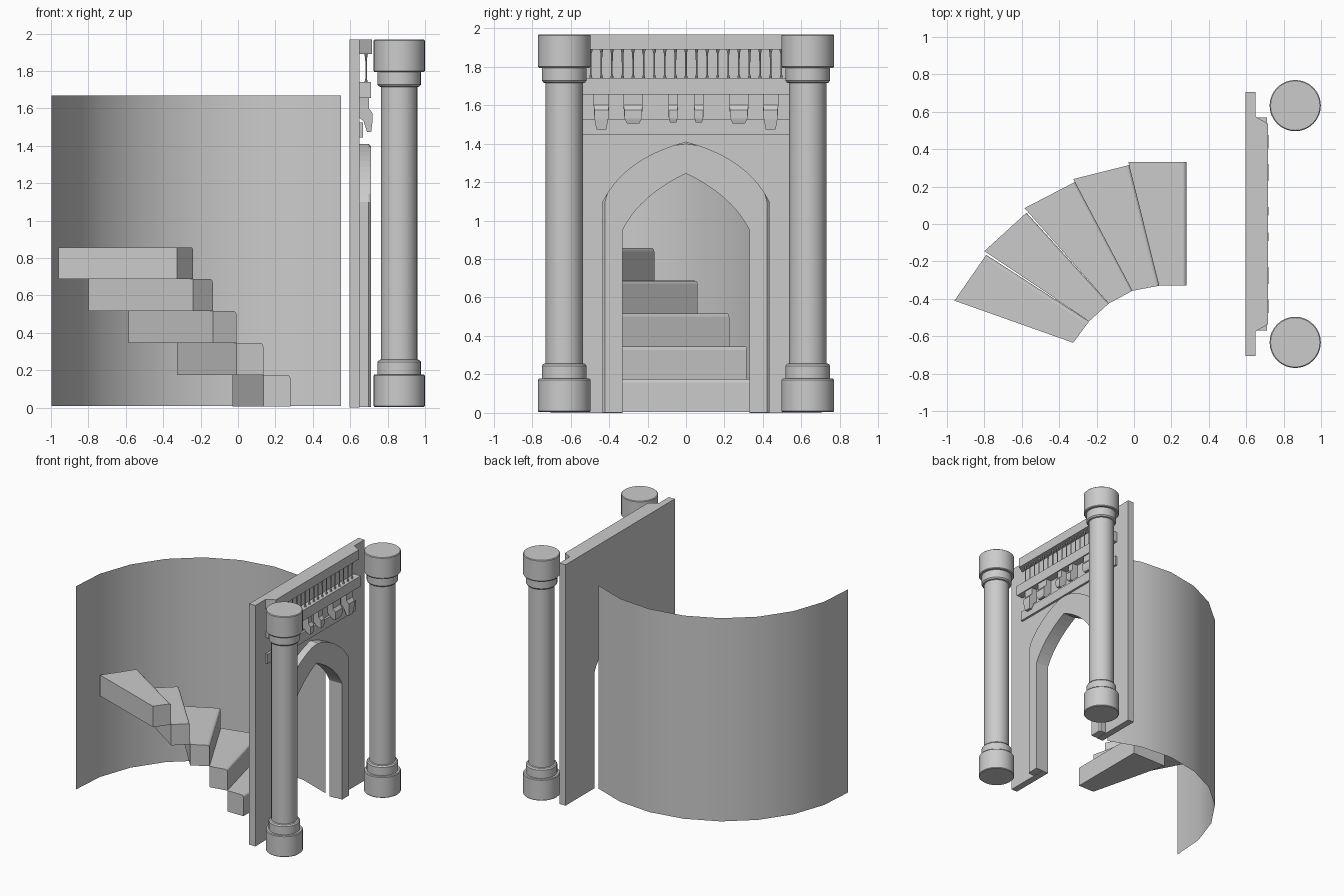
import bpy, bmesh
from math import cos, sin, pi, radians

if "Cube" in bpy.data.objects:
    bpy.data.objects.remove(bpy.data.objects["Cube"])


def finish(name, bm, smooth=False):
    bmesh.ops.recalc_face_normals(bm, faces=bm.faces)
    me = bpy.data.meshes.new(name)
    bm.to_mesh(me)
    bm.free()
    ob = bpy.data.objects.new(name, me)
    bpy.context.collection.objects.link(ob)
    if smooth:
        bpy.ops.object.select_all(action='DESELECT')
        ob.select_set(True)
        bpy.context.view_layer.objects.active = ob
        bpy.ops.object.shade_smooth_by_angle(angle=radians(35))
    return ob


def prism(pts, lo, hi, axis):
    """Extrude a 2D outline along an axis: x uses (y,z), y uses (x,z), z uses (x,y)."""
    place = {'x': lambda p, t: (t, p[0], p[1]),
             'y': lambda p, t: (p[0], t, p[1]),
             'z': lambda p, t: (p[0], p[1], t)}[axis]
    bm = bmesh.new()
    a = [bm.verts.new(place(p, lo)) for p in pts]
    b = [bm.verts.new(place(p, hi)) for p in pts]
    n = len(pts)
    bm.faces.new(a)
    bm.faces.new(b)
    for i in range(n):
        j = (i + 1) % n
        bm.faces.new((a[i], a[j], b[j], b[i]))
    return bm


def lathe(name, profile, x, y, n):
    bm = bmesh.new()
    rings = [[bm.verts.new((x + r * cos(2 * pi * i / n), y + r * sin(2 * pi * i / n), z))
              for i in range(n)] for r, z in profile]
    for a, b in zip(rings, rings[1:]):
        for i in range(n):
            j = (i + 1) % n
            bm.faces.new((a[i], a[j], b[j], b[i]))
    bm.faces.new(rings[0])
    bm.faces.new(rings[-1])
    return finish(name, bm, True)


def arch(w, spring, ctrl, apex, base, n=10):
    """Pointed arch outline from right foot over the apex to left foot."""
    half = []
    for i in range(n + 1):
        t = i / n
        half.append(((1 - t) ** 2 * w + 2 * t * (1 - t) * ctrl[0],
                     (1 - t) ** 2 * spring + 2 * t * (1 - t) * ctrl[1] + t * t * apex))
    right = [(w, base)] + half
    return right + [(-y, z) for y, z in reversed(right[:-1])]


# Curved back wall (single surface)
bm = bmesh.new()
cols = []
for i in range(9):
    a = radians(62.4 + 121.1 * i / 8)
    x, y = 0.06 + 1.06 * cos(a), -0.60 + 1.06 * sin(a)
    cols.append((bm.verts.new((x, y, 0.01)), bm.verts.new((x, y, 1.67))))
for a, b in zip(cols, cols[1:]):
    bm.faces.new((a[0], a[1], b[1], b[0]))
finish("curved_wall", bm, True)

# Winding steps, each with a softened nosing
inner = [(.28, -.33), (.135, -.33), (-.008, -.357), (-.135, -.425), (-.24, -.52), (-.325, -.635)]
front_outer = [(.28, .332), (-.025, .315), (-.315, .225), (-.575, .06), (-.79, -.165)]
back_outer = [(-.03, .332), (-.325, .24), (-.585, .085), (-.8, -.145), (-.96, -.41)]
for i in range(5):
    z = 0.005 + 0.1705 * i
    bm = prism([inner[i], front_outer[i], back_outer[i], inner[i + 1]], z, z + 0.1705, 'z')
    bm.verts.ensure_lookup_table()
    nosing = bm.edges.get((bm.verts[4], bm.verts[5]))
    bmesh.ops.bevel(bm, geom=[nosing], offset=0.018, segments=3, profile=0.5, affect='EDGES')
    finish(f"step_{i + 1}", bm)

# Portal panel with the doorway cut out of its outline
door = arch(.33, .95, (.24, 1.13), 1.245, 0)
panel = [(-.705, 0), (-.705, 1.968), (.705, 1.968), (.705, 0)] + door
finish("portal_panel", prism(panel, .595, .65, 'x'))

# Raised arch moulding with chamfered outer edge
inn = arch(.33, .95, (.24, 1.13), 1.245, .003)
out = arch(.433, 1.1, (.32, 1.325), 1.41, .003)
bm = prism(out + inn[::-1], .65, .71, 'x')
bm.verts.ensure_lookup_table()
n, m = len(out), len(out) + len(inn)
edge = [bm.edges.get((bm.verts[m + i], bm.verts[m + i + 1])) for i in range(n - 1)]
bmesh.ops.bevel(bm, geom=edge, offset=0.012, segments=1, profile=0.5, affect='EDGES')
finish("arch_moulding", bm)

# Cornice, rail and lower band
finish("cornice", prism([(.65, .575), (.717, .535), (.717, -.535), (.65, -.575)], 1.89, 1.968, 'z'))
for name, depth, z0, z1 in (("bracket_rail", .71, 1.655, 1.74), ("lower_band", .668, 1.445, 1.525)):
    finish(name, prism([(.65, .57), (depth, .57), (depth, -.57), (.65, -.57)], z0, z1, 'z'))

# Row of slim balusters
for i in range(19):
    lathe(f"baluster_{i + 1}", [(.008, 1.74), (.007, 1.75), (.004, 1.76), (.004, 1.82),
                                (.005, 1.87), (.008, 1.88), (.009, 1.89)], .685, -.495 + .055 * i, 8)

# Carved brackets, tapering downwards
side = [(.65, 1.655), (.70, 1.655), (.70, 1.60), (.719, 1.575), (.719, 1.53),
        (.712, 1.48), (.69, 1.48), (.672, 1.53), (.65, 1.55)]
for label, y, w, drop in (("inner", .067, .05, .03), ("middle", .275, .10, .025), ("outer", .44, .08, -.007)):
    for s, tag in ((-1, "left"), (1, "right")):
        c = s * y
        bm = prism(side, c - w / 2, c + w / 2, 'y')
        for v in bm.verts:
            k = 1.0 if v.co.z > 1.59 else (0.9 if v.co.z > 1.5 else 0.65)
            v.co.y = c + (v.co.y - c) * k
            if v.co.z < 1.5:
                v.co.z += drop
        finish(f"{label}_bracket_{tag}", bm)

# Pair of columns
col = [(.132, .004), (.137, .009), (.137, .172), (.132, .178), (.116, .178), (.116, .245), (.108, .255),
       (.097, .258)]
prof = col + [(r, 1.972 - z) for r, z in reversed(col)]
for s, tag in ((-1, "left"), (1, "right")):
    lathe(f"column_{tag}", prof, .862, s * .633, 32)
